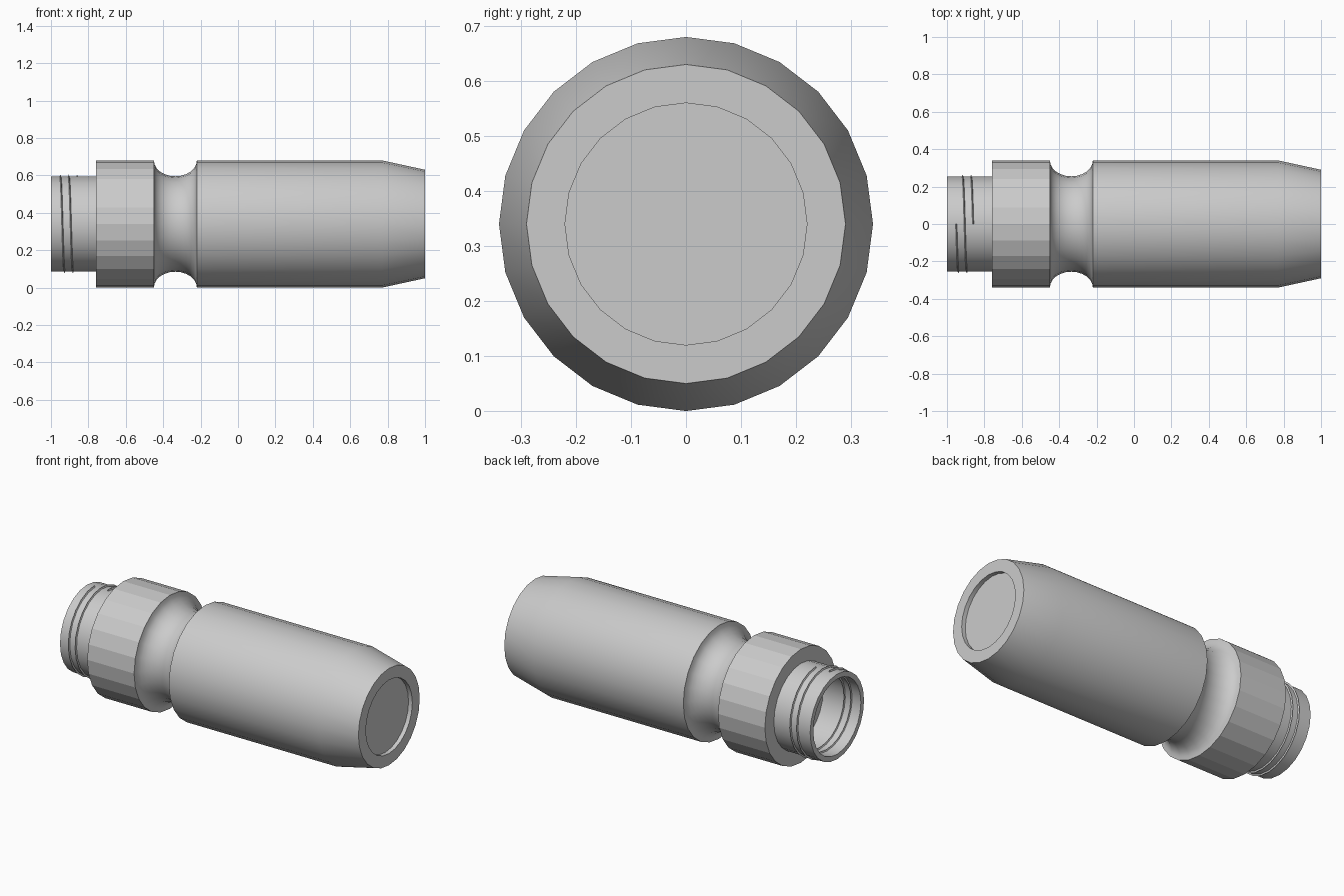
import bpy, bmesh, math

if "Cube" in bpy.data.objects:
    bpy.data.objects.remove(bpy.data.objects["Cube"])

SIDES = 24
R, ZC = 0.34, 0.34


def ring_point(x, r, step):
    a = 2 * math.pi * step / SIDES  # starts at the top, turns toward -y
    return (x, -r * math.sin(a), ZC + r * math.cos(a))


def finish(bm, name, smooth_angle=None):
    bmesh.ops.recalc_face_normals(bm, faces=bm.faces)
    mesh = bpy.data.meshes.new(name)
    bm.to_mesh(mesh)
    bm.free()
    ob = bpy.data.objects.new(name, mesh)
    bpy.context.collection.objects.link(ob)
    if smooth_angle:
        bpy.ops.object.select_all(action='DESELECT')
        ob.select_set(True)
        bpy.context.view_layer.objects.active = ob
        bpy.ops.object.shade_smooth_by_angle(angle=math.radians(smooth_angle))
    return ob


def lathe(name, profile, smooth_angle=None):
    """Revolve (x, radius) points around the long axis and cap both ends."""
    bm = bmesh.new()
    rings = [[bm.verts.new(ring_point(x, r, i)) for i in range(SIDES)] for x, r in profile]
    for a, b in zip(rings, rings[1:]):
        for i in range(SIDES):
            j = (i + 1) % SIDES
            bm.faces.new((a[i], a[j], b[j], b[i]))
    bm.faces.new(rings[0])
    bm.faces.new(rings[-1])
    return finish(bm, name, smooth_angle)


# main body: round groove, long barrel, tapered end with a shallow recess
groove = [(-0.335 - 0.115 * math.cos(math.pi * k / 12),
           R - 0.085 * math.sin(math.pi * k / 12)) for k in range(13)]
lathe("body", groove + [(0.77, R), (1.0, 0.29), (1.0, 0.22), (0.975, 0.22)], 30)

# faceted collar and hollow neck
lathe("collar", [(-0.70, 0.225), (-0.76, 0.225), (-0.76, R), (-0.45, R)])
lathe("neck", [(-0.70, 0.225), (-1.0, 0.225), (-1.0, 0.255), (-0.75, 0.255)], 30)

# screw thread: diamond section swept along a helix through the neck wall
bm = bmesh.new()
turns, start, pitch = 2, -0.95, 0.045
section = [(-0.01, 0.24), (0, 0.264), (0.01, 0.24), (0, 0.217)]
rings = []
for s in range(turns * SIDES + 1):
    x = start + pitch * s / SIDES
    rings.append([bm.verts.new(ring_point(x + dx, r, s)) for dx, r in section])
for a, b in zip(rings, rings[1:]):
    for i in range(4):
        j = (i + 1) % 4
        bm.faces.new((a[i], a[j], b[j], b[i]))
bm.faces.new(rings[0])
bm.faces.new(rings[-1])
finish(bm, "screw_thread", 30)
